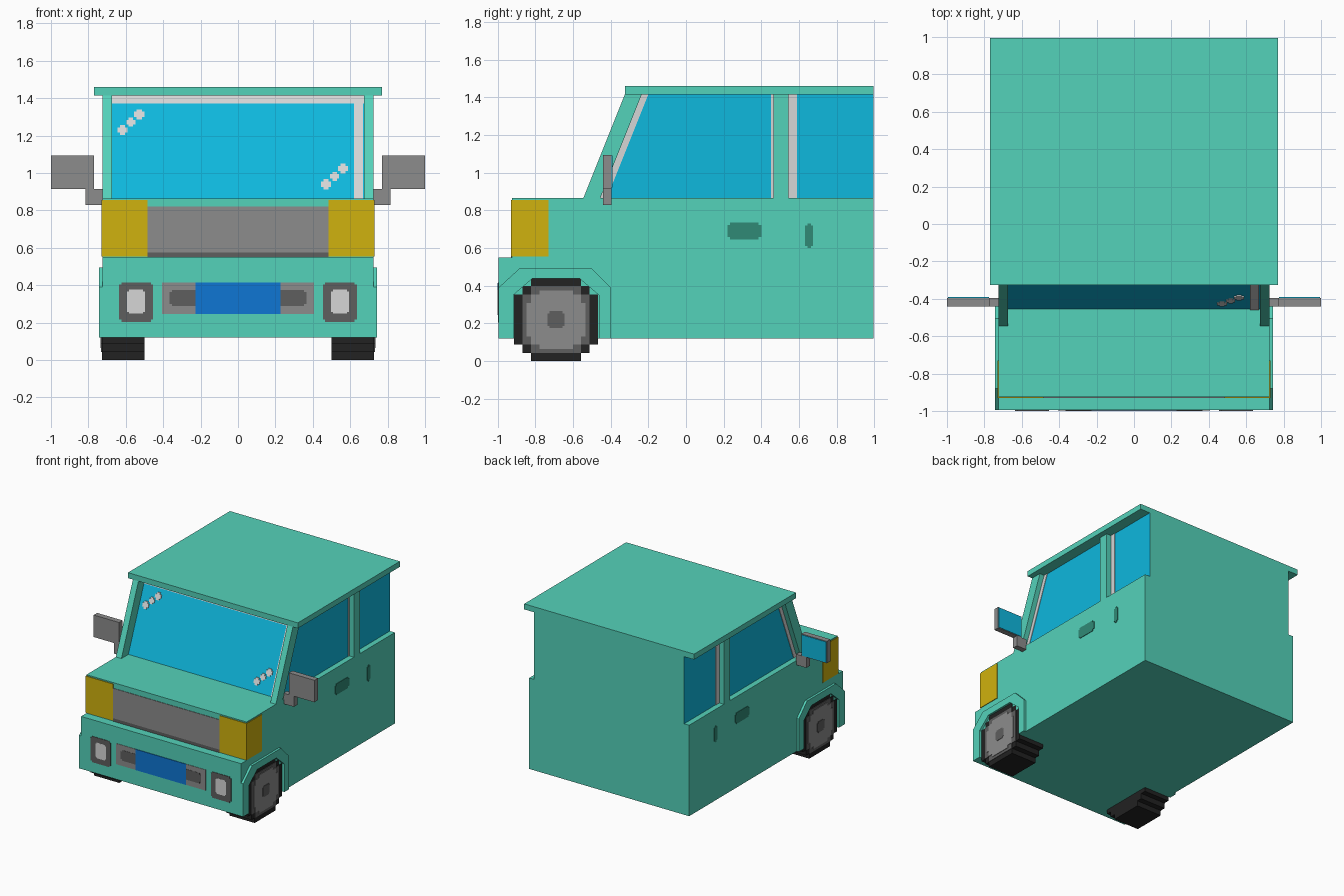
import bpy, bmesh

if "Cube" in bpy.data.objects:
    bpy.data.objects.remove(bpy.data.objects["Cube"])


def material(name, r, g, b):
    """Flat colour given as sRGB 0-255, stored as linear."""
    lin = [(c / 255 / 12.92) if c < 11 else ((c / 255 + 0.055) / 1.055) ** 2.4 for c in (r, g, b)]
    m = bpy.data.materials.new(name)
    m.diffuse_color = (*lin, 1)
    m.use_nodes = True
    m.node_tree.nodes["Principled BSDF"].inputs["Base Color"].default_value = m.diffuse_color
    return m


TEAL = material("teal paint", 84, 210, 186)
DARK_TEAL = material("dark teal", 48, 138, 118)
GLASS = material("blue glass", 14, 184, 222)
WHITE = material("pale grey", 214, 214, 214)
GREY = material("mid grey", 140, 140, 140)
DARK = material("dark grey", 94, 94, 94)
BLACK = material("tyre black", 34, 34, 34)
YELLOW = material("lamp yellow", 208, 178, 14)
BLUE = material("plate blue", 14, 118, 212)


def prism(name, pts, d0, d1, mat, axis="x", mirror=False):
    """Extrude a profile: (y, z) points along x, or (x, z) points along y."""
    bm = bmesh.new()
    rings = []
    for d in (d0, d1):
        rings.append([bm.verts.new((d, a, b) if axis == "x" else (a, d, b)) for a, b in pts])
    bm.faces.new(rings[0])
    bm.faces.new(rings[1])
    n = len(pts)
    for i in range(n):
        j = (i + 1) % n
        bm.faces.new((rings[0][i], rings[0][j], rings[1][j], rings[1][i]))
    bmesh.ops.recalc_face_normals(bm, faces=bm.faces)
    me = bpy.data.meshes.new(name)
    bm.to_mesh(me)
    bm.free()
    me.materials.append(mat)
    ob = bpy.data.objects.new(name, me)
    bpy.context.collection.objects.link(ob)
    if mirror:
        ob.modifiers.new("mirror", "MIRROR").use_axis = (True, False, False)
    return ob


def rect(a0, a1, b0, b1):
    return [(a0, b0), (a1, b0), (a1, b1), (a0, b1)]


def stepped(ca, cb, steps, u=1.0):
    """Pixel-stepped rounded outline; steps are half sizes from top to side."""
    q = [steps[0]]
    for (a0, _), (a1, b1) in zip(steps, steps[1:]):
        q += [(a0, b1), (a1, b1)]
    r = q[::-1]
    pts = q + [(a, -b) for a, b in r] + [(-a, -b) for a, b in q] + [(-a, b) for a, b in r]
    return [(ca + a * u, cb + b * u) for a, b in pts]


def pixel_plate(ca, cb, ha, hb, c):
    """Rectangle with notched corners."""
    return stepped(ca, cb, [(ha - c, hb), (ha, hb - c)])


# Lower body with bumper step
prism("body", [(-0.995, 0.12), (-0.995, 0.55), (-0.925, 0.55), (-0.925, 0.865),
               (0.995, 0.865), (0.995, 0.12)], -0.725, 0.725, TEAL)

# Cabin: glass on front and sides, painted rear
Z0, Z1 = 0.865, 1.415


def screen_y(z):
    return -0.455 + 0.4 * (z - Z0)


cabin = prism("cabin", [(screen_y(Z0), Z0), (0.995, Z0), (0.995, Z1), (screen_y(Z1), Z1)],
              -0.68, 0.68, TEAL)
cabin.data.materials.append(GLASS)
for f in cabin.data.polygons:
    if abs(f.normal.x) > 0.9 or f.normal.y < -0.5:
        f.material_index = 1

# Roof and pillars
prism("roof", rect(-0.325, 0.995, 1.415, 1.46), -0.77, 0.77, TEAL)
prism("front_pillar", [(screen_y(Z0) - 0.09, Z0), (screen_y(Z0), Z0), (screen_y(Z1), Z1),
                       (screen_y(Z1) - 0.09, Z1)], 0.675, 0.725, TEAL, mirror=True)
prism("middle_pillar", rect(0.465, 0.545, Z0, Z1), 0.675, 0.725, TEAL, mirror=True)

# Pale window edging on the sides
prism("front_window_edge", [(screen_y(Z0), Z0), (screen_y(Z0) + 0.035, Z0),
                            (screen_y(Z1) + 0.035, Z1), (screen_y(Z1), Z1)],
      0.675, 0.684, WHITE, mirror=True)
prism("rear_window_edge", rect(0.545, 0.59, Z0, Z1), 0.675, 0.684, WHITE, mirror=True)
prism("door_window_edge", rect(0.452, 0.465, Z0, Z1), 0.675, 0.684, WHITE, mirror=True)


# Windscreen edging and glints, lying on the slanted glass
def on_screen(name, x0, x1, z0, z1):
    ya, yb, t = screen_y(z0), screen_y(z1), 0.006
    prism(name, [(ya, z0), (ya - t, z0), (yb - t, z1), (yb, z1)], x0, x1, WHITE)


on_screen("screen_edge_top", -0.675, 0.675, 1.372, Z1)
on_screen("screen_edge_side", 0.62, 0.668, Z0, 1.372)
for cx, cz in ((-0.573, 1.272), (0.516, 0.982)):
    for k in (-1, 0, 1):
        x, z = cx + 0.045 * k, cz + 0.042 * k
        big, small = (0.027, 0.014) if k else (0.024, 0.012)
        on_screen("glint", x - big, x + big, z - small, z + small)
        on_screen("glint", x - small, x + small, z - big, z + big)

# Headlamps wrapping the corners, and the grille between them
prism("headlamp", rect(-0.93, -0.73, 0.555, 0.855), 0.483, 0.73, YELLOW, mirror=True)
prism("grille", rect(-0.483, 0.483, 0.575, 0.82), -0.929, -0.92, GREY, axis="y")
prism("grille_shadow_bar", rect(-0.483, 0.483, 0.55, 0.575), -0.929, -0.92, DARK, axis="y")

# Bumper lamps, vent and blank number plate
prism("fog_lamp_frame", pixel_plate(0.545, 0.31, 0.091, 0.106, 0.012), -0.999, -0.99, DARK, "y", True)
prism("fog_lamp", pixel_plate(0.545, 0.312, 0.048, 0.064, 0.01), -1.0, -0.994, WHITE, "y", True)
prism("bumper_vent", rect(-0.405, 0.405, 0.245, 0.415), -0.998, -0.99, GREY, "y")
prism("vent_slot", pixel_plate(0.29, 0.332, 0.075, 0.043, 0.012), -0.9995, -0.992, DARK, "y", True)
prism("number_plate", rect(-0.228, 0.228, 0.245, 0.415), -1.0, -0.992, BLUE, "y")

# Wheel arches
outer = [(-0.995, 0.12), (-0.995, 0.39), (-0.88, 0.495), (-0.505, 0.495), (-0.4, 0.39), (-0.4, 0.12)]
inner = [(-0.463, 0.12), (-0.463, 0.35), (-0.565, 0.438), (-0.815, 0.438), (-0.917, 0.35), (-0.917, 0.12)]
prism("wheel_arch", outer + inner, 0.70, 0.744, TEAL, mirror=True)

# Stepped front wheels: tyre, rim, disc, hub
WY, WZ, U = -0.69, 0.22, 0.0445
layers = [("tyre", [(3, 4.95), (4, 4), (5, 3)], 0.5, 0.728, BLACK),
          ("rim", [(3, 4), (4, 3)], 0.7, 0.732, DARK),
          ("wheel_disc", [(2, 3.5), (3, 3), (3.5, 2)], 0.7, 0.736, GREY),
          ("hub", [(0.75, 1), (1, 0.75)], 0.7, 0.739, DARK)]
for name, steps, x0, x1, mat in layers:
    prism(name, stepped(WY, WZ, steps, U), x0, x1, mat, mirror=True)

# Door handles and fuel flap slot
prism("door_handle", pixel_plate(0.31, 0.69, 0.09, 0.045, 0.014), 0.72, 0.729, DARK_TEAL, mirror=True)
prism("sliding_door_handle", pixel_plate(0.654, 0.665, 0.021, 0.066, 0.012), 0.72, 0.729, DARK_TEAL,
      mirror=True)

# Side mirrors with glass facing back
prism("mirror_arm", rect(0.72, 0.815, 0.828, 0.915), -0.44, -0.395, GREY, "y", True)
prism("mirror_case", rect(0.77, 1.0, 0.915, 1.095), -0.44, -0.395, GREY, "y", True)
prism("mirror_glass", rect(0.775, 0.995, 0.92, 1.09), -0.397, -0.391, GLASS, "y", True)
